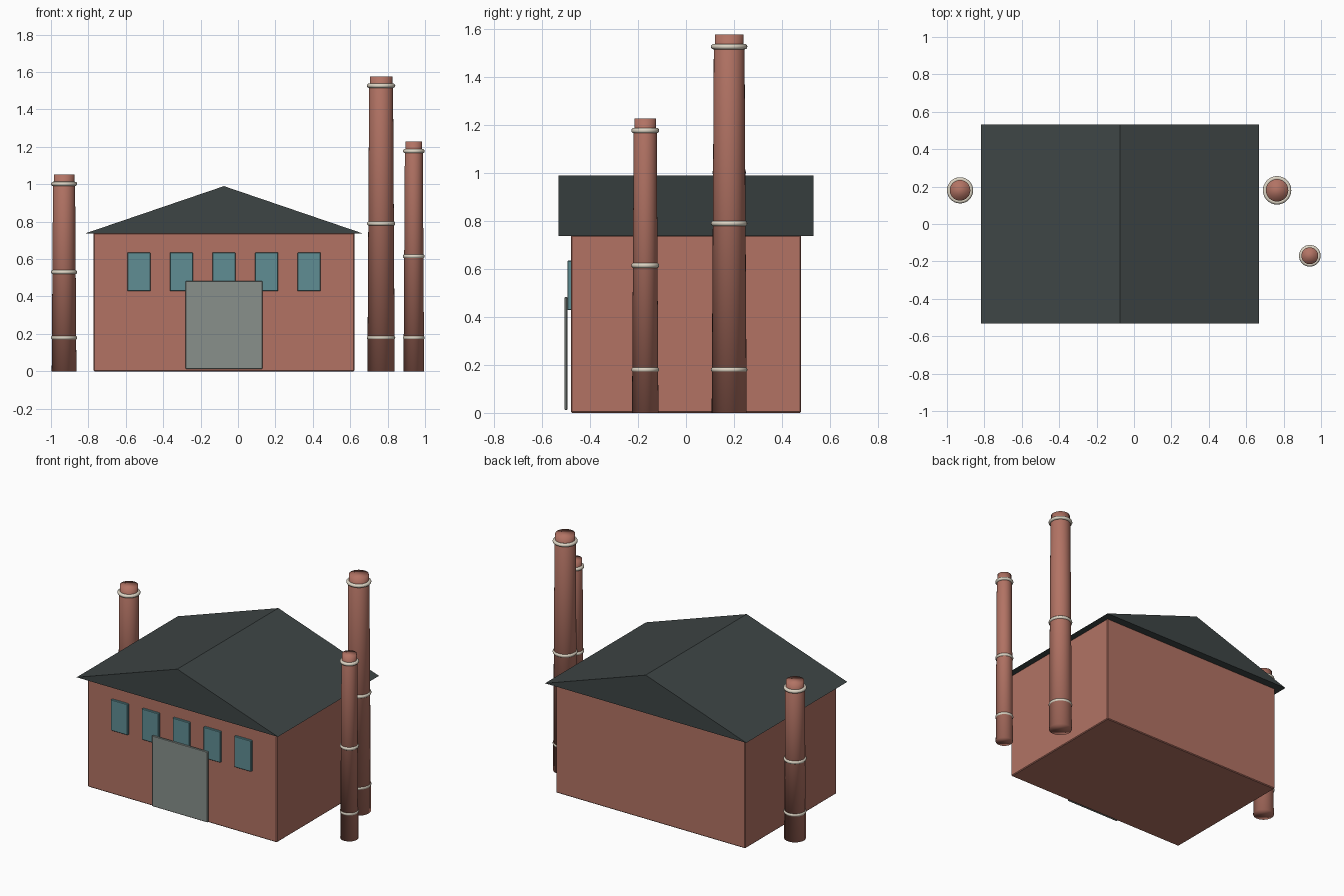
import bpy, bmesh, math
from mathutils import Matrix

if "Cube" in bpy.data.objects:
    bpy.data.objects.remove(bpy.data.objects["Cube"])


def material(name, rgb):
    m = bpy.data.materials.new(name)
    m.use_nodes = True
    m.diffuse_color = (*rgb, 1)
    m.node_tree.nodes["Principled BSDF"].inputs["Base Color"].default_value = (*rgb, 1)
    return m


BRICK = material("brick red", (0.445, 0.171, 0.127))
SLATE = material("dark slate", (0.048, 0.06, 0.06))
GLASS = material("teal glass", (0.117, 0.27, 0.296))
STEEL = material("grey steel", (0.246, 0.28, 0.26))
STONE = material("pale stone", (0.72, 0.66, 0.55))


def add_object(name, bm, mat, smooth=False):
    bmesh.ops.recalc_face_normals(bm, faces=bm.faces)
    for f in bm.faces:
        f.smooth = smooth
    mesh = bpy.data.meshes.new(name)
    bm.to_mesh(mesh)
    bm.free()
    mesh.materials.append(mat)
    ob = bpy.data.objects.new(name, mesh)
    bpy.context.collection.objects.link(ob)
    return ob


def box(name, x, y, z, mat, bevel):
    """Box from (min, max) pairs, with slightly softened edges."""
    bm = bmesh.new()
    bmesh.ops.create_cube(bm, size=1)
    for v in bm.verts:
        v.co = [lo + (c + 0.5) * (hi - lo) for c, (lo, hi) in zip(v.co, (x, y, z))]
    bmesh.ops.bevel(bm, geom=bm.edges[:], offset=bevel, segments=1, affect="EDGES")
    return add_object(name, bm, mat)


def lathe(name, profile, x, y, mat, sides=32, closed=False):
    """Revolve (radius, height) points about a vertical axis."""
    bm = bmesh.new()
    rings = [[bm.verts.new((x + r * math.cos(math.tau * i / sides),
                            y + r * math.sin(math.tau * i / sides), z))
              for i in range(sides)] for r, z in profile]
    pairs = list(zip(rings, rings[1:]))
    if closed:
        pairs.append((rings[-1], rings[0]))
    else:
        bm.faces.new(rings[0])
        bm.faces.new(rings[-1])
    for a, b in pairs:
        for i in range(sides):
            j = (i + 1) % sides
            bm.faces.new((a[i], a[j], b[j], b[i]))
    return add_object(name, bm, mat, smooth=True)


CX = -0.075  # centre line of the hall

# Brick hall
box("hall_walls", (CX - 0.698, CX + 0.698), (-0.48, 0.48), (0, 0.74), BRICK, 0.005)

# Gable roof with overhang
bm = bmesh.new()
ends = [[bm.verts.new((CX + dx, y, z)) for dx, z in ((-0.742, 0.737), (0.742, 0.737), (0, 0.99))]
        for y in (-0.532, 0.532)]
for end in ends:
    bm.faces.new(end)
for i in range(3):
    j = (i + 1) % 3
    bm.faces.new((ends[0][i], ends[0][j], ends[1][j], ends[1][i]))
add_object("roof", bm, SLATE)

# Row of front windows
for i in range(5):
    x = CX + (i - 2) * 0.2275
    box(f"window_{i + 1}", (x - 0.062, x + 0.062), (-0.494, -0.477), (0.428, 0.635), GLASS, 0.003)

# Sliding door, standing just proud of the wall
box("sliding_door", (CX - 0.205, CX + 0.205), (-0.507, -0.495), (0.012, 0.483), STEEL, 0.003)


def chimney(name, x, y, base, neck, lip, band, height, band_heights):
    """Tapered stack with a narrower lip and three stone bands."""
    top_band = band_heights[-1]
    lathe(name + "_stack", [(base, 0), (neck, top_band), (lip, top_band + 0.008), (lip, height)],
          x, y, BRICK)
    minor = 0.0115
    for n, z in enumerate(band_heights):
        ring = [(band - minor + minor * math.cos(math.tau * k / 12),
                 z + minor * math.sin(math.tau * k / 12)) for k in range(12)]
        lathe(f"{name}_band_{n + 1}", ring, x, y, STONE, closed=True)


chimney("tall_chimney", 0.765, 0.18, 0.073, 0.064, 0.06, 0.076, 1.577, (0.18, 0.79, 1.527))
chimney("middle_chimney", 0.94, -0.17, 0.055, 0.048, 0.045, 0.058, 1.228, (0.18, 0.615, 1.177))
chimney("short_chimney", -0.93, 0.18, 0.066, 0.059, 0.055, 0.07, 1.052, (0.18, 0.53, 1.002))
